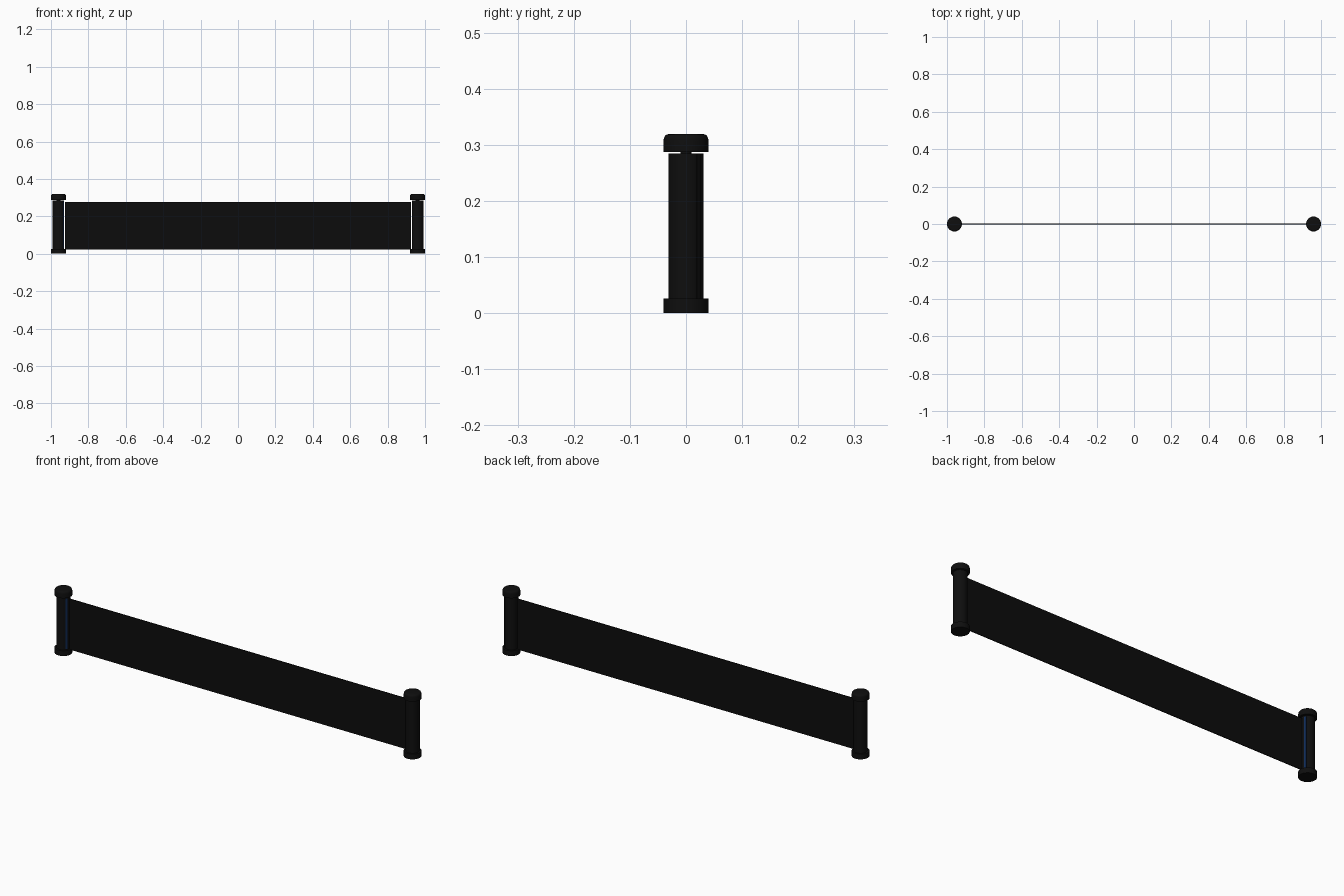
import bpy, bmesh, math

if "Cube" in bpy.data.objects:
    bpy.data.objects.remove(bpy.data.objects["Cube"])


def material(name, rgb):
    m = bpy.data.materials.new(name)
    m.diffuse_color = (*rgb, 1)
    m.use_nodes = True
    m.node_tree.nodes["Principled BSDF"].inputs["Base Color"].default_value = m.diffuse_color
    return m


BLACK = material("black plastic", (0.0045, 0.0045, 0.0045))
FABRIC = material("black fabric", (0.0035, 0.0035, 0.0035))
BLUE = material("dark blue", (0.005, 0.025, 0.1))


def finish(name, bm, mat, smooth=True):
    bmesh.ops.recalc_face_normals(bm, faces=bm.faces)
    me = bpy.data.meshes.new(name)
    bm.to_mesh(me)
    bm.free()
    ob = bpy.data.objects.new(name, me)
    bpy.context.collection.objects.link(ob)
    me.materials.append(mat)
    if smooth:
        bpy.ops.object.select_all(action='DESELECT')
        ob.select_set(True)
        bpy.context.view_layer.objects.active = ob
        bpy.ops.object.shade_smooth_by_angle(angle=math.radians(35))
    return ob


def lathe(name, x, profile, mat, n=48):
    """Closed turned part from (radius, z) points."""
    bm = bmesh.new()
    rings = [[bm.verts.new((x + r * math.cos(2 * math.pi * i / n),
                            r * math.sin(2 * math.pi * i / n), z))
              for i in range(n)] for r, z in profile]
    for a, b in zip(rings, rings[1:]):
        for i in range(n):
            j = (i + 1) % n
            bm.faces.new((a[i], a[j], b[j], b[i]))
    bm.faces.new(rings[0])
    bm.faces.new(rings[-1])
    return finish(name, bm, mat)


def curved_strip(name, x, azimuth, width, r0, r1, z0, z1, mat, n=6):
    """Thin upright strip wrapped around a post."""
    bm = bmesh.new()
    angles = [math.radians(azimuth + width * (k / n - 0.5)) for k in range(n + 1)]
    outline = [(r1, a) for a in angles] + [(r0, a) for a in reversed(angles)]
    face = bm.faces.new([bm.verts.new((x + r * math.cos(a), r * math.sin(a), z0))
                         for r, a in outline])
    ext = bmesh.ops.extrude_face_region(bm, geom=[face])
    for v in ext["geom"]:
        if isinstance(v, bmesh.types.BMVert):
            v.co.z = z1
    return finish(name, bm, mat)


# Rounded cap edge
cap = [(0.040, 0.287), (0.040, 0.308)]
cap += [(0.032 + 0.008 * math.cos(t), 0.308 + 0.011 * math.sin(t))
        for t in (math.pi / 8 * k for k in range(1, 5))]

for side, x in (("left", -0.96), ("right", 0.96)):
    lathe(side + "_base", x, [(0.040, 0), (0.040, 0.026)], BLACK)
    lathe(side + "_post", x, [(0.031, 0.026), (0.031, 0.285)], BLACK)
    lathe(side + "_inner_core", x, [(0.010, 0.02), (0.010, 0.29)], BLACK, 24)
    lathe(side + "_cap", x, cap, BLACK)

# Blue strips either side of the slot on the left post
for sign, label in ((-1, "front"), (1, "back")):
    curved_strip(label + "_blue_strip", -0.96, sign * 29, 20, 0.030, 0.0316,
                 0.03, 0.28, BLUE)

# Raised rib on the outside of the right post
curved_strip("outer_rib", 0.96, 45, 14, 0.030, 0.0325, 0.026, 0.285, BLACK)

# Stretched band between the posts
bm = bmesh.new()
bmesh.ops.create_cube(bm, size=1)
for v in bm.verts:
    v.co = (v.co.x * 1.852, v.co.y * 0.004, 0.15 + v.co.z * 0.252)
finish("band", bm, FABRIC, smooth=False)
